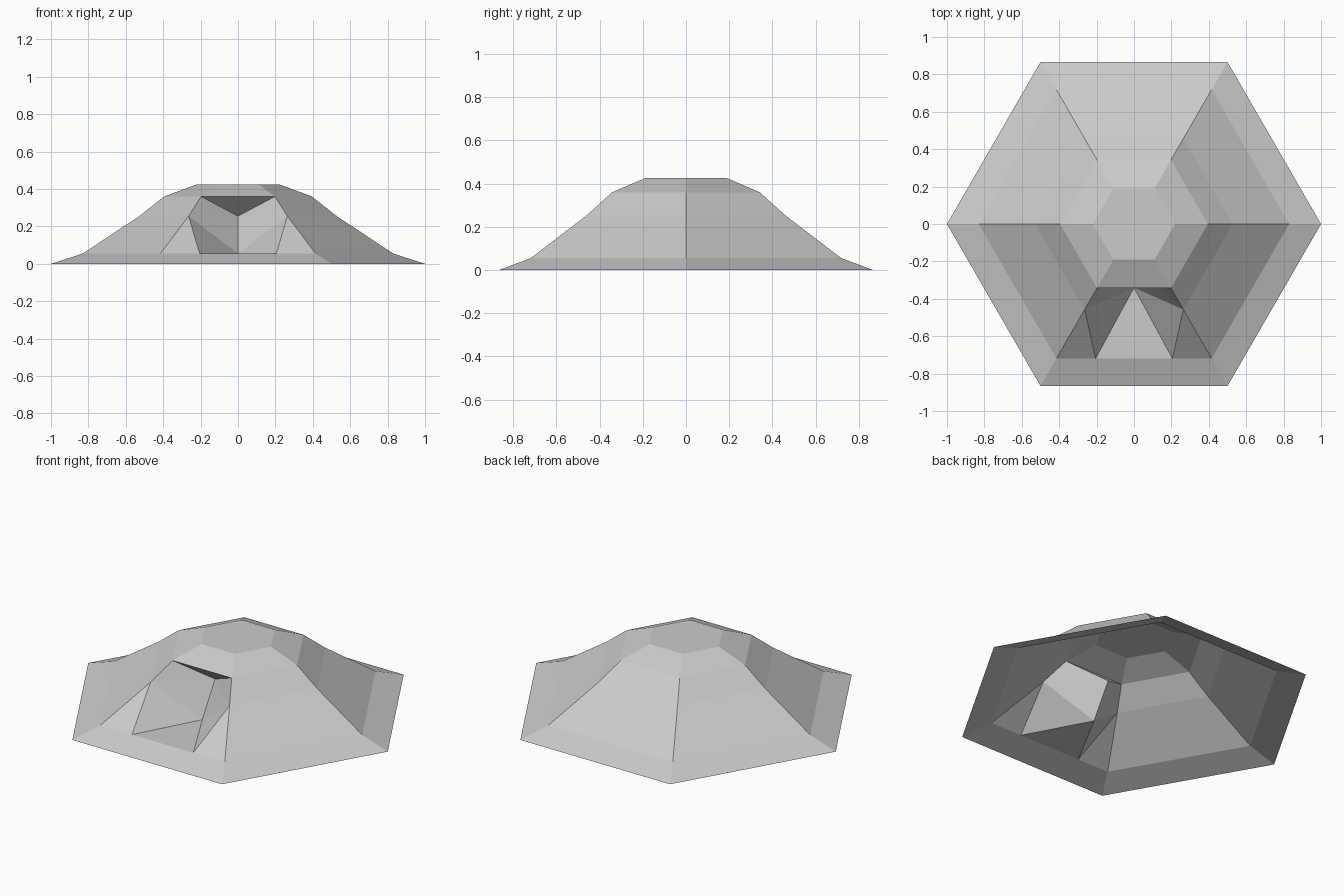
import bpy, bmesh
from math import cos, sin, pi

if "Cube" in bpy.data.objects:
    bpy.data.objects.remove(bpy.data.objects["Cube"], do_unlink=True)

stone = bpy.data.materials.new("light grey")
stone.use_nodes = True
grey = (0.6, 0.6, 0.6, 1)
stone.diffuse_color = grey
stone.node_tree.nodes["Principled BSDF"].inputs["Base Color"].default_value = grey

# Corner radius and height of each hexagonal ring
PROFILE = [(1.0, 0.0), (0.83, 0.055), (0.528, 0.255), (0.395, 0.36), (0.22, 0.425)]
FRONT = 4  # side between corners 4 and 5 faces -y

bm = bmesh.new()
rings = [[bm.verts.new((r * cos(i * pi / 3), r * sin(i * pi / 3), z)) for i in range(6)]
         for r, z in PROFILE]

# Sloped sides, leaving the two middle front bands open
for level, (low, high) in enumerate(zip(rings, rings[1:])):
    for i in range(6):
        if i == FRONT and level in (1, 2):
            continue
        j = (i + 1) % 6
        bm.faces.new((low[i], low[j], high[j], high[i]))
bm.faces.new(rings[-1])

# Entrance recess: wedge-shaped hollow with a sloping back
back_low = bm.verts.new((0, -0.34, 0.055))
back_high = bm.verts.new((0, -0.22, 0.255))
sills = []
for side, corner in ((-1, FRONT), (1, FRONT + 1)):
    base, mid, top = (rings[k][corner] for k in (1, 2, 3))
    sill = bm.verts.new((side * 0.205, base.co.y, base.co.z))
    sills.append(sill)
    walls = [(base, sill, mid), (sill, back_low, mid),
             (mid, back_low, back_high), (mid, back_high, top)]
    for wall in walls:
        bm.faces.new(wall if side < 0 else wall[::-1])
bm.faces.new((sills[0], sills[1], back_low))
bm.faces.new((rings[3][FRONT], back_high, rings[3][FRONT + 1]))

mesh = bpy.data.meshes.new("hexagonal_mound")
bm.to_mesh(mesh)
bm.free()
mesh.materials.append(stone)
bpy.context.collection.objects.link(bpy.data.objects.new("hexagonal_mound", mesh))
